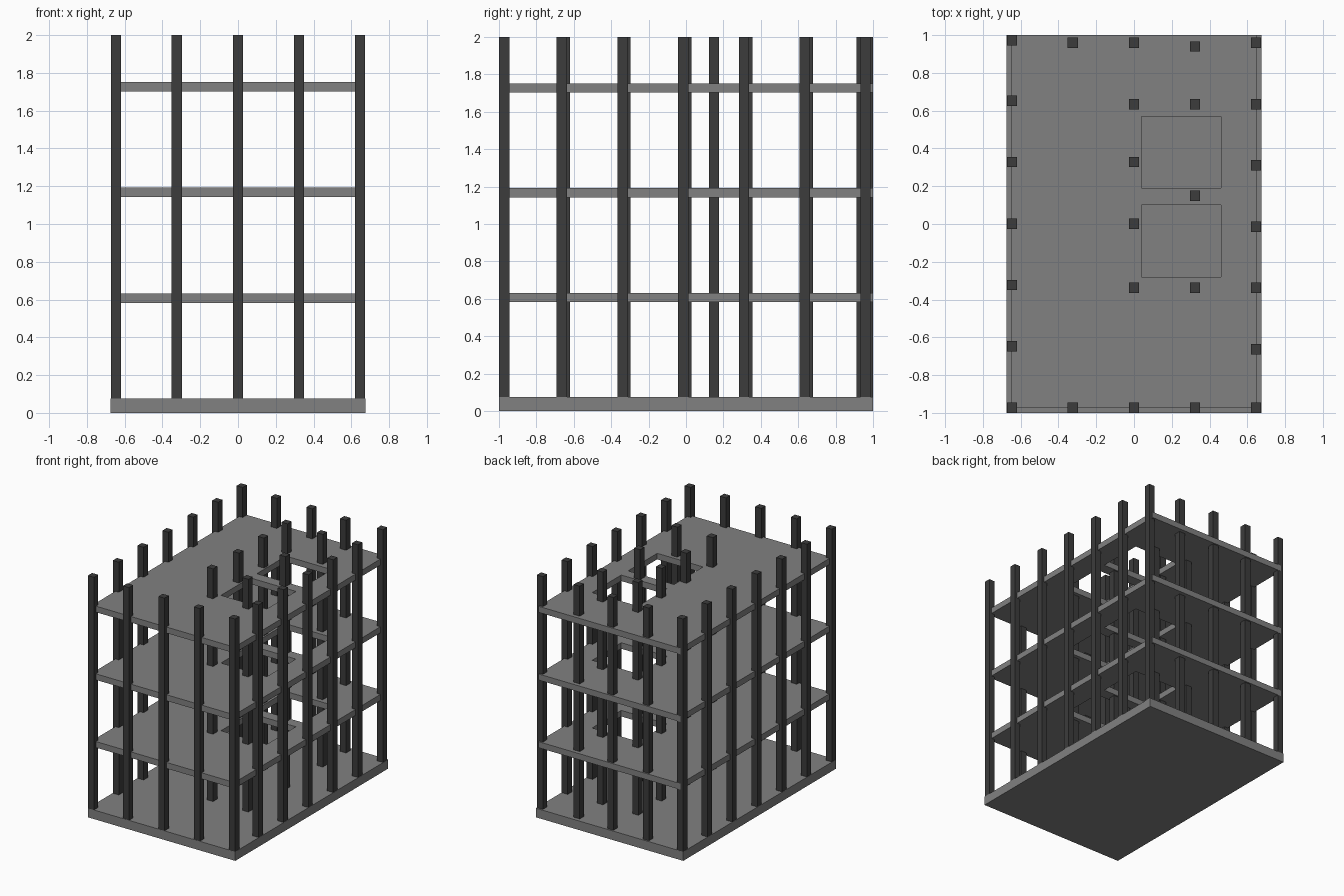
import bpy, bmesh

if "Cube" in bpy.data.objects:
    bpy.data.objects.remove(bpy.data.objects["Cube"])


def material(name, v):
    m = bpy.data.materials.new(name)
    m.diffuse_color = (v, v, v, 1)
    m.use_nodes = True
    m.node_tree.nodes["Principled BSDF"].inputs["Base Color"].default_value = m.diffuse_color
    return m


CONCRETE = material("grey concrete", 0.22)
DARK = material("dark column grey", 0.045)


def finish(name, bm, mat):
    bmesh.ops.recalc_face_normals(bm, faces=bm.faces)
    me = bpy.data.meshes.new(name)
    bm.to_mesh(me)
    bm.free()
    me.materials.append(mat)
    ob = bpy.data.objects.new(name, me)
    bpy.context.collection.objects.link(ob)
    return ob


def slab(name, xs, ys, z0, z1, holes=()):
    """Flat plate from a grid of cells, leaving out hole cells, then thickened."""
    bm = bmesh.new()
    grid = [[bm.verts.new((x, y, z0)) for y in ys] for x in xs]
    for i in range(len(xs) - 1):
        for j in range(len(ys) - 1):
            if (i, j) not in holes:
                bm.faces.new((grid[i][j], grid[i + 1][j],
                              grid[i + 1][j + 1], grid[i][j + 1]))
    bottom = bm.faces[:]
    ext = bmesh.ops.extrude_face_region(bm, geom=bottom, use_keep_orig=True)
    for v in ext["geom"]:
        if isinstance(v, bmesh.types.BMVert):
            v.co.z = z1
    return finish(name, bm, CONCRETE)


def column(name, x, y, z0=0.075, z1=2.0, w=0.055):
    bm = bmesh.new()
    bmesh.ops.create_cube(bm, size=1)
    for v in bm.verts:
        v.co = (x + v.co.x * w, y + v.co.y * w, z0 + (v.co.z + 0.5) * (z1 - z0))
    return finish(name, bm, DARK)


# Foundation plate
slab("foundation", (-0.675, 0.675), (-1, 1), 0, 0.075)

# Three floors, each with two shaft openings
for n in range(3):
    z = 0.582 + 0.56 * n
    slab(f"floor_{n + 1}", (-0.65, 0.04, 0.46, 0.65),
         (-0.975, -0.28, 0.10, 0.19, 0.57, 1.0), z, z + 0.05, {(1, 1), (1, 3)})

# Columns, grouped by side
X = 0.646
groups = {
    "front_column": [(x, -0.972) for x in (-X, -0.325, 0, 0.323, X)],
    "back_column": [(-X, 0.972), (-0.325, 0.96), (0, 0.96), (0.323, 0.94), (X, 0.96)],
    "left_column": [(-X, y) for y in (-0.647, -0.323, 0.002, 0.328, 0.652)],
    "right_column": [(X, y) for y in (-0.664, -0.338, -0.015, 0.31, 0.635)],
    "core_column": [(0, -0.338), (0, 0.002), (0, 0.328), (0, 0.635),
                    (0.323, -0.338), (0.323, 0.15), (0.323, 0.635)],
}
for name, spots in groups.items():
    for k, (x, y) in enumerate(spots):
        column(f"{name}_{k + 1}", x, y)
